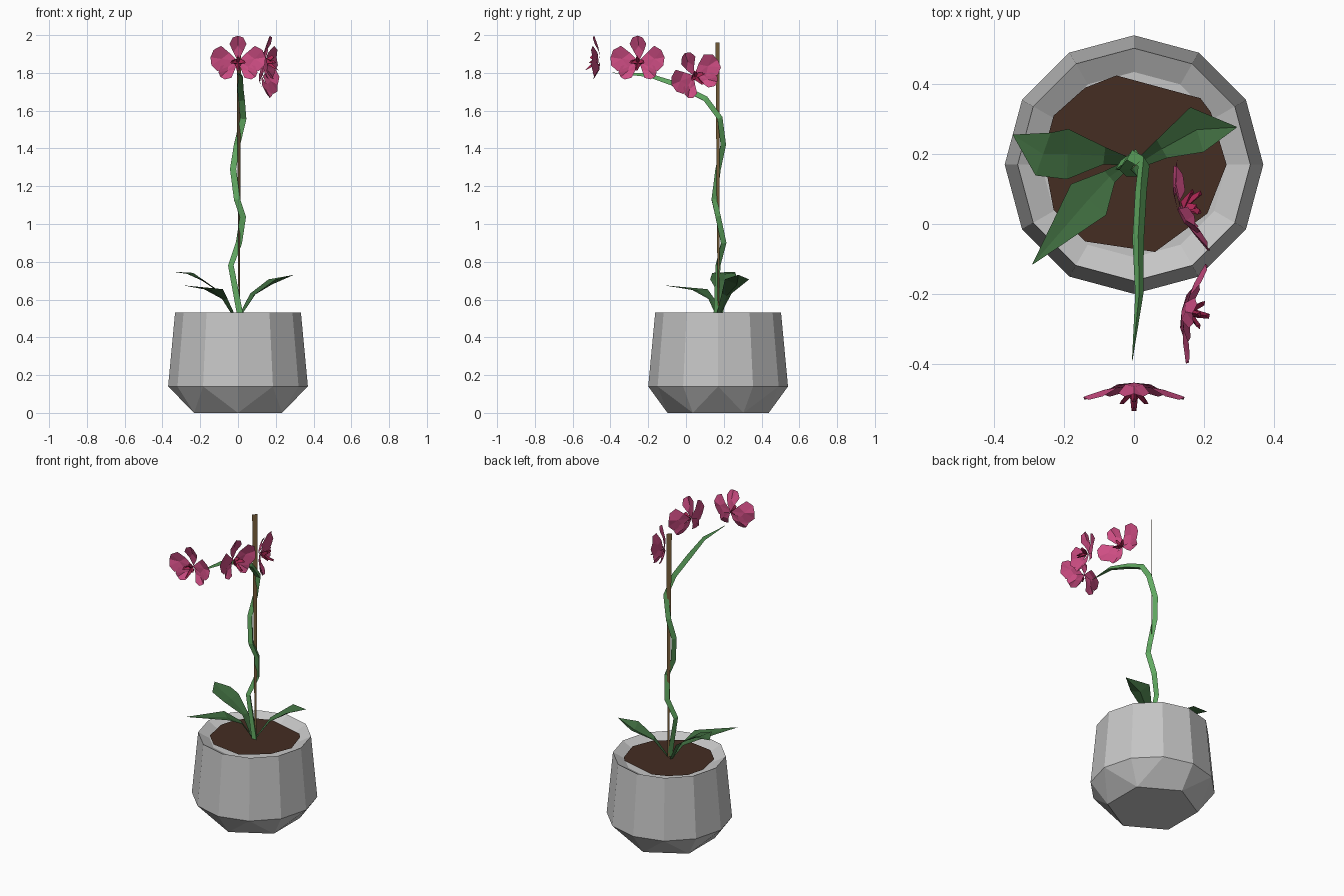
import bpy, math
from mathutils import Vector, Matrix

if "Cube" in bpy.data.objects:
    bpy.data.objects.remove(bpy.data.objects["Cube"])


def mat(name, rgb):
    m = bpy.data.materials.new(name)
    m.diffuse_color = (*rgb, 1)
    m.use_nodes = True
    m.node_tree.nodes["Principled BSDF"].inputs["Base Color"].default_value = m.diffuse_color
    return m


GREY = mat("pot grey", (0.56, 0.56, 0.56))
SOIL = mat("soil brown", (0.058, 0.026, 0.016))
LEAF = mat("leaf green", (0.05, 0.15, 0.05))
STEM = mat("stem green", (0.12, 0.40, 0.12))
WOOD = mat("stake brown", (0.20, 0.12, 0.045))
PINK = mat("petal pink", (0.62, 0.075, 0.23))
CRIMSON = mat("lip crimson", (0.42, 0.02, 0.09))
CY = 0.17  # pot centre in y


def make(name, verts, faces, mats, indices=None):
    me = bpy.data.meshes.new(name)
    me.from_pydata([tuple(v) for v in verts], [], faces)
    for m in mats:
        me.materials.append(m)
    if indices:
        for p, i in zip(me.polygons, indices):
            p.material_index = i
    ob = bpy.data.objects.new(name, me)
    bpy.context.collection.objects.link(ob)
    return ob


def ring(r, z, n, start=0.0):
    return [(r * math.cos(start + i * math.tau / n),
             CY + r * math.sin(start + i * math.tau / n), z) for i in range(n)]


# pot: hexagonal foot, faceted band, twelve-sided wall, sloped inner lip
foot = ring(0.268, 0, 6, math.radians(30))
verts = foot + ring(0.37, 0.14, 12) + ring(0.333, 0.532, 12) + ring(0.265, 0.495, 12)
faces = [tuple(reversed(range(6)))]
for k in range(6):
    u = 6 + 2 * k + 1                       # upper vertex straight above foot vertex k
    nxt, nxt2 = 6 + (2 * k + 2) % 12, 6 + (2 * k + 3) % 12
    faces += [(k, nxt, u), (k, (k + 1) % 6, nxt), ((k + 1) % 6, nxt2, nxt)]
for row in (6, 18):
    for i in range(12):
        j = (i + 1) % 12
        faces.append((row + i, row + j, row + 12 + j, row + 12 + i))
faces.append(tuple(range(30, 42)))
make("pot", verts, faces, [GREY])

# soil: uneven flat patch
soil = [(0.265, 0.17), (0.22, 0.32), (0.19, 0.36), (-0.05, 0.425), (-0.14, 0.39), (-0.23, 0.31),
        (-0.26, 0.2), (-0.23, 0.04), (-0.14, -0.05), (0.06, -0.08), (0.21, 0.03)]
make("soil", [(x, y, 0.512) for x, y in soil], [tuple(range(len(soil)))], [SOIL])

# stake: flat tapered strip set diagonally
d = Vector((0.7071, 0.7071, 0))
lo, hi = Vector((0.006, 0.172, 0.5)), Vector((0.004, 0.167, 1.96))
make("stake", [lo - d * 0.005, lo + d * 0.005, hi + d * 0.016, hi - d * 0.016],
     [(0, 1, 2, 3)], [WOOD])

# stem: three-sided tube winding round the stake, then arching forward to a point
path = [(0.015, 0.155, 0.50, 1), (-0.038, 0.165, 0.78, 0.9), (0.005, 0.195, 0.90, 1),
        (0.026, 0.165, 1.04, 1), (-0.005, 0.145, 1.13, 1), (-0.026, 0.165, 1.29, 1),
        (-0.005, 0.193, 1.42, 1), (0.028, 0.175, 1.56, 1), (0.02, 0.10, 1.66, 1),
        (0.012, -0.04, 1.73, 1), (0.015, -0.20, 1.785, 0.7), (-0.005, -0.39, 1.80, 0.05)]
pts = [Vector(p[:3]) for p in path]
verts, faces = [], []
for i, p in enumerate(pts):
    t = (pts[min(i + 1, len(pts) - 1)] - pts[max(i - 1, 0)]).normalized()
    a = Vector((1, 0, 0))
    a = (a - t * a.dot(t)).normalized()
    b = t.cross(a)
    for k in range(3):
        ang = math.radians(-30 + 120 * k)
        verts.append(p + 0.019 * path[i][3] * (a * math.cos(ang) + b * math.sin(ang)))
    if i:
        o = 3 * (i - 1)
        for k in range(3):
            m = (k + 1) % 3
            faces.append((o + k, o + m, o + 3 + m, o + 3 + k))
faces += [(2, 1, 0), tuple(range(len(verts) - 3, len(verts)))]
make("flower_stem", verts, faces, [STEM])


# leaves: folded strips along a spine of (x, y, z, half width)
def leaf(name, spine, fold):
    p = [Vector(s[:3]) for s in spine]
    verts, faces = [], []
    for i, s in enumerate(spine):
        t = p[min(i + 1, len(p) - 1)] - p[max(i - 1, 0)]
        side = Vector((-t.y, t.x, 0)).normalized() * s[3]
        up = Vector((0, 0, fold * s[3]))
        verts += [p[i] + side + up, p[i], p[i] - side + up]
        if i:
            o = 3 * (i - 1)
            faces += [(o + 1, o + 4, o + 3, o), (o + 2, o + 5, o + 4, o + 1)]
    make(name, verts, faces, [LEAF])


leaf("leaf_right", [(0.01, 0.17, 0.51, 0.012), (0.08, 0.215, 0.62, 0.03),
                    (0.18, 0.27, 0.68, 0.067), (0.294, 0.277, 0.73, 0.001)], 0.4)
leaf("leaf_left", [(-0.02, 0.18, 0.51, 0.012), (-0.085, 0.195, 0.63, 0.025),
                   (-0.19, 0.20, 0.70, 0.072), (-0.26, 0.20, 0.735, 0.065),
                   (-0.346, 0.255, 0.747, 0.001)], 0.1)
leaf("leaf_front", [(-0.02, 0.17, 0.51, 0.012), (-0.07, 0.135, 0.60, 0.022),
                    (-0.13, 0.07, 0.645, 0.067), (-0.29, -0.115, 0.675, 0.001)], 0.15)


# flowers: local x right, z up, -y forward; petals cup forward at the tips
def flower(name, loc, turn, roll):
    verts, faces, idx = [], [], []

    def petal(ang, length, half, push):
        c, s = math.cos(math.radians(ang)), math.sin(math.radians(ang))
        shape = [(0, 0, 0), (0.35, 0.55, -0.005), (0.68, 1, -0.03), (0.93, 0.6, -0.04),
                 (1, 0, -0.032), (0.93, -0.6, -0.04), (0.68, -1, -0.03), (0.35, -0.55, -0.005),
                 (0.6, 0, -0.012)]
        o = len(verts)
        for l, w, f in shape:
            l, w = l * length, w * half
            verts.append((l * c - w * s, f + push, l * s + w * c))
        for k in range(8):
            faces.append((o + 8, o + k, o + (k + 1) % 8))
            idx.append(0)

    for ang, length, half in ((90, 0.135, 0.045), (222, 0.125, 0.042), (318, 0.125, 0.042)):
        petal(ang, length, half, 0.006)           # three sepals behind
    for ang in (8, 172):
        petal(ang, 0.147, 0.068, -0.003)          # two broad petals
    # lip: centre wedges pointing forward
    for x, z, y, w in ((0, -0.05, -0.075, 0.014), (-0.035, -0.01, -0.055, 0.013),
                       (0.035, -0.01, -0.055, 0.013), (0, 0.02, -0.05, 0.012)):
        o = len(verts)
        verts.extend([(-w, -0.01, -0.015), (w, -0.01, -0.015), (0, -0.01, 0.014),
                      (x - w / 2, y, z), (x + w / 2, y, z), (x, y + 0.012, z + w)])
        for f in ((0, 1, 4, 3), (1, 2, 5, 4), (2, 0, 3, 5), (3, 4, 5)):
            faces.append(tuple(o + k for k in f))
            idx.append(1)
    ob = make(name, verts, faces, [PINK, CRIMSON], idx)
    ob.matrix_world = (Matrix.Translation(loc) @ Matrix.Rotation(math.radians(turn), 4, 'Z')
                       @ Matrix.Rotation(math.radians(roll), 4, 'Y'))


flower("flower_front", (0, -0.46, 1.862), 0, 0)
flower("flower_middle", (0.142, -0.25, 1.862), 79, 0)
flower("flower_back", (0.13, 0.043, 1.785), 110, -27)
